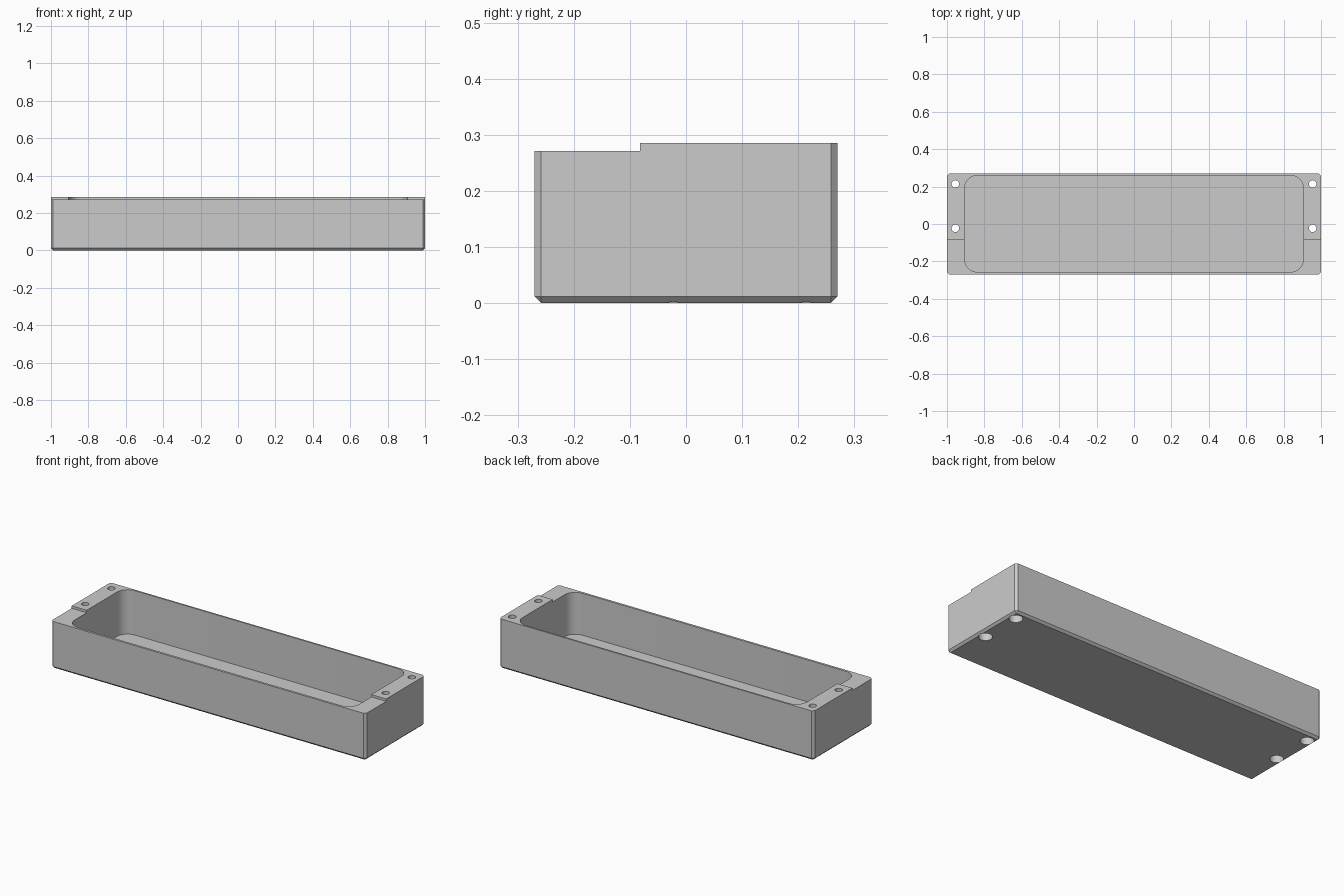
import bpy
import bmesh
import math

old = bpy.data.objects.get("Cube")
if old:
    bpy.data.objects.remove(old, do_unlink=True)

LENGTH, DEPTH, HEIGHT = 2.0, 0.54, 0.285
CHAMFER = 0.012

grey = bpy.data.materials.new("light grey plastic")
grey.use_nodes = True
grey.diffuse_color = (0.6, 0.6, 0.6, 1)
grey.node_tree.nodes["Principled BSDF"].inputs["Base Color"].default_value = (0.6, 0.6, 0.6, 1)


def make_object(name, bm):
    mesh = bpy.data.meshes.new(name)
    bm.to_mesh(mesh)
    bm.free()
    mesh.materials.append(grey)
    obj = bpy.data.objects.new(name, mesh)
    bpy.context.collection.objects.link(obj)
    return obj


def box(x0, x1, y0, y1, z0, z1):
    bm = bmesh.new()
    bmesh.ops.create_cube(bm, size=1)
    for v in bm.verts:
        v.co.x = x1 if v.co.x > 0 else x0
        v.co.y = y1 if v.co.y > 0 else y0
        v.co.z = z1 if v.co.z > 0 else z0
    return bm


def upright_edges(bm):
    return [e for e in bm.edges if abs(e.verts[0].co.z - e.verts[1].co.z) > 0.01]


def cylinder(name, x, y, z0, z1, radius):
    bm = bmesh.new()
    bmesh.ops.create_cone(bm, cap_ends=True, segments=40, radius1=radius,
                          radius2=radius, depth=z1 - z0)
    bmesh.ops.translate(bm, verts=bm.verts, vec=(x, y, (z0 + z1) / 2))
    return make_object(name, bm)


def cut(target, cutter):
    mod = target.modifiers.new("cut", 'BOOLEAN')
    mod.operation = 'DIFFERENCE'
    mod.solver = 'EXACT'
    mod.object = cutter
    bpy.context.view_layer.objects.active = target
    bpy.ops.object.modifier_apply(modifier=mod.name)
    bpy.data.objects.remove(cutter, do_unlink=True)


# Outer shell with chamfered corners and bottom rim
bm = box(-LENGTH / 2, LENGTH / 2, -DEPTH / 2, DEPTH / 2, 0, HEIGHT)
rim = [e for e in bm.edges if all(v.co.z < 0.01 for v in e.verts)]
bmesh.ops.bevel(bm, geom=upright_edges(bm) + rim, offset=CHAMFER,
                offset_type='OFFSET', segments=1, affect='EDGES')
tray = make_object("enclosure_tray", bm)

# Lowered front part of the rim
cut(tray, make_object("rim_step_cutter", box(-1.1, 1.1, -0.4, -0.082, 0.271, 0.4)))

# Deep pocket with rounded corners
bm = box(-0.905, 0.905, -0.257, 0.26, 0.03, 0.4)
bmesh.ops.bevel(bm, geom=upright_edges(bm), offset=0.068, offset_type='OFFSET',
                segments=10, profile=0.5, affect='EDGES')
cut(tray, make_object("pocket_cutter", bm))

# Screw holes, counterbored from below
for x in (-0.955, 0.955):
    for y in (-0.023, 0.214):
        cut(tray, cylinder("screw_hole_cutter", x, y, -0.05, 0.4, 0.02))
        cut(tray, cylinder("counterbore_cutter", x, y, -0.05, 0.1, 0.0355))

# Smooth the round walls, keep the chamfers crisp
bpy.ops.object.select_all(action='DESELECT')
tray.select_set(True)
bpy.context.view_layer.objects.active = tray
bpy.ops.object.shade_smooth_by_angle(angle=math.radians(25))
